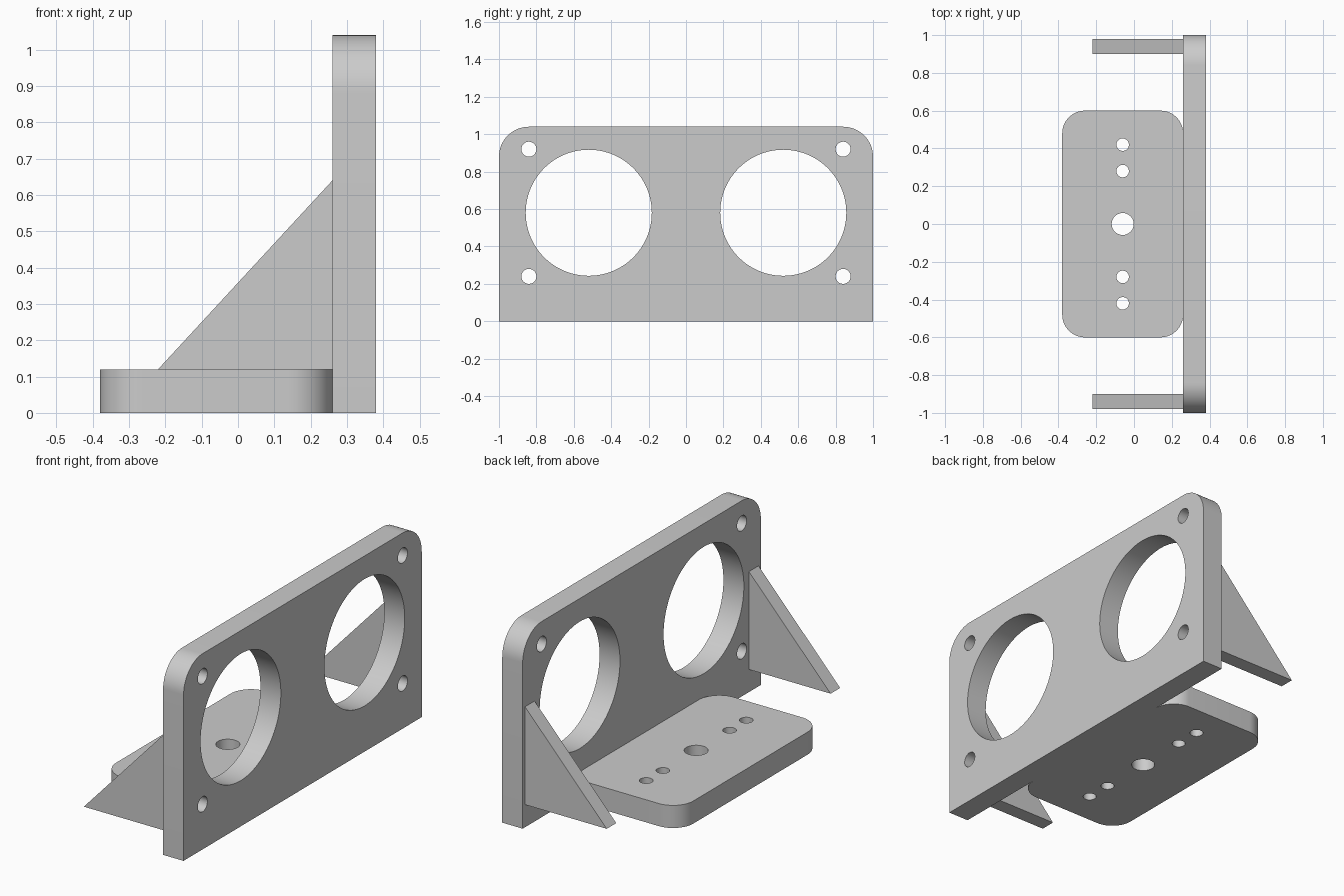
import bpy
import bmesh
from math import cos, sin, pi, radians
from mathutils import Vector

if "Cube" in bpy.data.objects:
    bpy.data.objects.remove(bpy.data.objects["Cube"])

grey = bpy.data.materials.new("plain_grey")
grey.use_nodes = True
grey.diffuse_color = (0.6, 0.6, 0.6, 1)
grey.node_tree.nodes["Principled BSDF"].inputs["Base Color"].default_value = (0.6, 0.6, 0.6, 1)


def arc(cx, cy, r, start, end, steps):
    angles = [start + (end - start) * i / steps for i in range(steps + 1)]
    return [(cx + r * cos(a), cy + r * sin(a)) for a in angles]


def circle(cx, cy, r, steps=64):
    return arc(cx, cy, r, 0, 2 * pi, steps)[:-1]


def rounded_rect(u0, u1, v0, v1, r, round_bottom=True):
    """Rectangle outline; the lower corners may stay square."""
    top = arc(u1 - r, v1 - r, r, 0, pi / 2, 16) + arc(u0 + r, v1 - r, r, pi / 2, pi, 16)
    if not round_bottom:
        return top + [(u0, v0), (u1, v0)]
    return top + arc(u0 + r, v0 + r, r, pi, 1.5 * pi, 16) + arc(u1 - r, v0 + r, r, 1.5 * pi, 2 * pi, 16)


def extruded(name, loops, place, depth):
    """Fill an outline (first loop) with holes (other loops) and extrude it."""
    bm = bmesh.new()
    for loop in loops:
        verts = [bm.verts.new(place(u, v)) for u, v in loop]
        for a, b in zip(verts, verts[1:] + verts[:1]):
            bm.edges.new((a, b))
    bmesh.ops.triangle_fill(bm, use_beauty=True, edges=bm.edges[:])
    result = bmesh.ops.extrude_face_region(bm, geom=bm.faces[:], use_keep_orig=True)
    moved = [g for g in result["geom"] if isinstance(g, bmesh.types.BMVert)]
    bmesh.ops.translate(bm, vec=Vector(depth), verts=moved)
    bmesh.ops.recalc_face_normals(bm, faces=bm.faces[:])
    mesh = bpy.data.meshes.new(name)
    bm.to_mesh(mesh)
    bm.free()
    mesh.materials.append(grey)
    obj = bpy.data.objects.new(name, mesh)
    bpy.context.collection.objects.link(obj)
    bpy.ops.object.select_all(action="DESELECT")
    obj.select_set(True)
    bpy.context.view_layer.objects.active = obj
    bpy.ops.object.shade_smooth_by_angle(angle=radians(30))
    return obj


thick = 0.12
plate_x = 0.26

# Upright plate with two large openings and four screw holes
plate = [rounded_rect(-1, 1, 0, 1.04, 0.16, round_bottom=False)]
for side in (-1, 1):
    plate.append(circle(side * 0.52, 0.58, 0.337, 96))
    for z in (0.24, 0.92):
        plate.append(circle(side * 0.84, z, 0.04))
extruded("upright_plate", plate, lambda y, z: (plate_x, y, z), (thick, 0, 0))

# Base plate with a row of mounting holes
base = [rounded_rect(-0.38, plate_x, -0.6, 0.6, 0.12), circle(-0.06, 0, 0.058)]
for y in (-0.42, -0.28, 0.28, 0.42):
    base.append(circle(-0.06, y, 0.033))
extruded("base_plate", base, lambda x, y: (x, y, 0), (0, 0, thick))

# Triangular gussets near both ends of the plate
triangle = [(-0.22, thick), (plate_x, thick), (plate_x, 0.64)]
for name, side in (("front_gusset", -1), ("back_gusset", 1)):
    extruded(name, [triangle], lambda x, z: (x, side * 0.9, z), (0, side * 0.08, 0))
